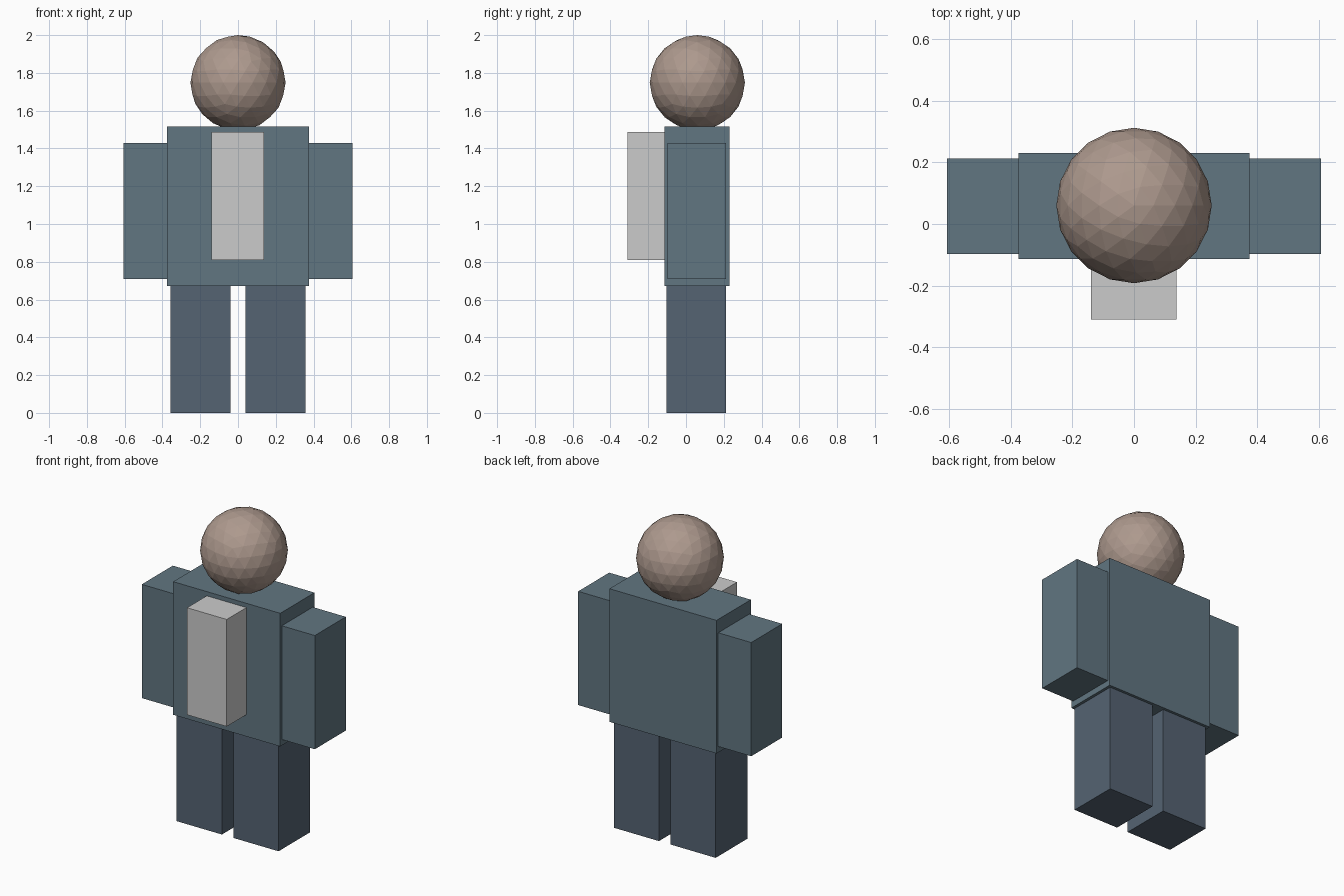
import bpy

if "Cube" in bpy.data.objects:
    bpy.data.objects.remove(bpy.data.objects["Cube"])


def material(name, rgb):
    m = bpy.data.materials.new(name)
    m.diffuse_color = (*rgb, 1)
    m.use_nodes = True
    m.node_tree.nodes["Principled BSDF"].inputs["Base Color"].default_value = m.diffuse_color
    return m


coat = material("coat_blue", (0.12, 0.18, 0.22))
trousers = material("trouser_blue", (0.09, 0.125, 0.17))
skin = material("skin", (0.42, 0.32, 0.27))


def box(name, x, y, z, mat=None):
    """Box from (min, max) extents on each axis."""
    spans = (x, y, z)
    bpy.ops.mesh.primitive_cube_add(size=1, location=[(a + b) / 2 for a, b in spans])
    ob = bpy.context.object
    ob.name = name
    ob.scale = [b - a for a, b in spans]
    bpy.ops.object.transform_apply(location=False, rotation=False, scale=True)
    if mat:
        ob.data.materials.append(mat)
    return ob


# Torso and the grey chest block on its front
box("torso", (-0.375, 0.375), (-0.113, 0.23), (0.672, 1.515), coat)
box("chest_block", (-0.14, 0.138), (-0.31, -0.113), (0.81, 1.488))

# Arms and legs, one per side
for side, s in (("left", 1), ("right", -1)):
    box(side + "_arm", sorted((s * 0.375, s * 0.606)), (-0.097, 0.213), (0.71, 1.43), coat)
    box(side + "_leg", sorted((s * 0.04, s * 0.357)), (-0.104, 0.213), (0, 0.672), trousers)

# Faceted head
bpy.ops.mesh.primitive_ico_sphere_add(subdivisions=3, radius=0.252, location=(0, 0.06, 1.748))
head = bpy.context.object
head.name = "head"
head.data.materials.append(skin)
